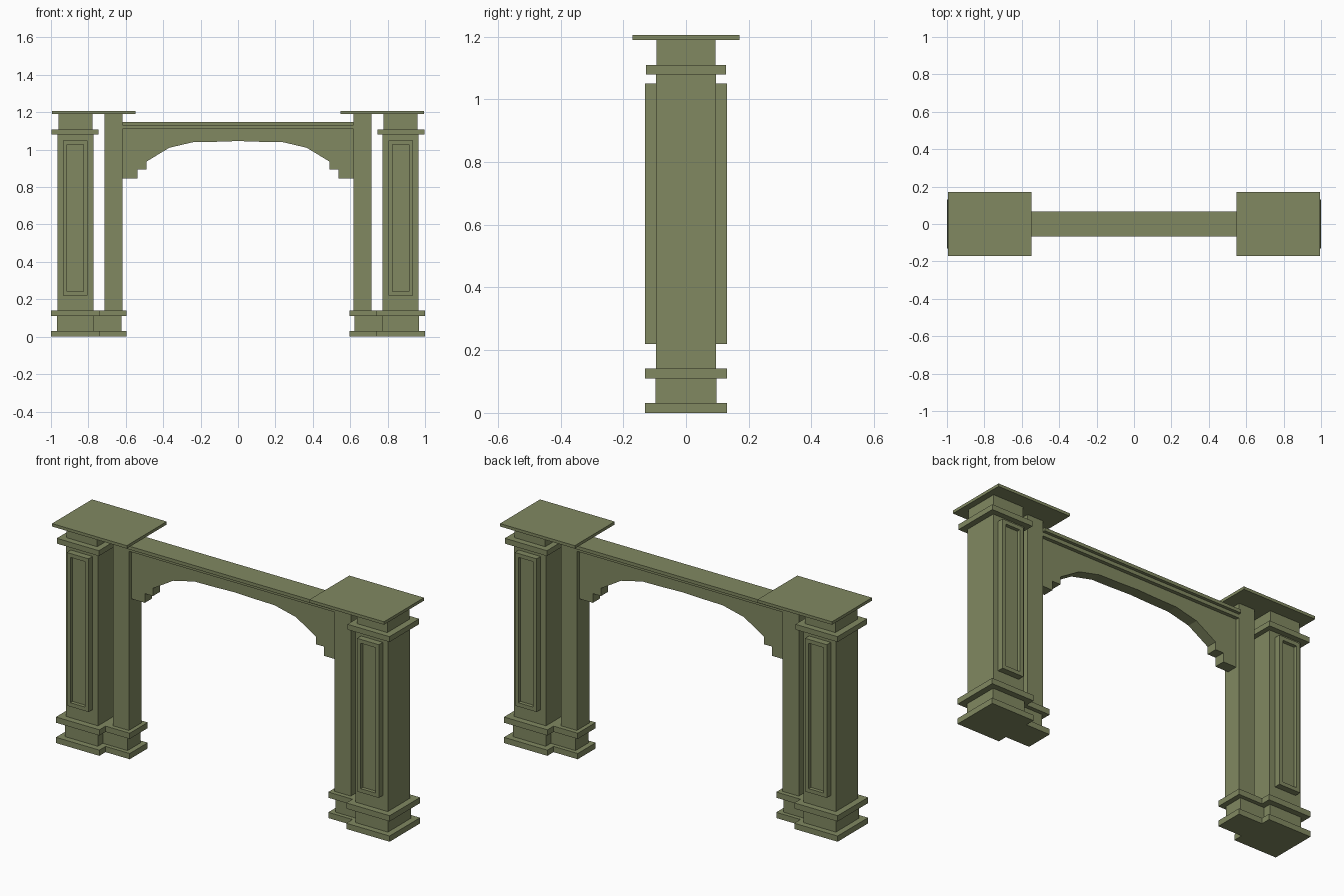
import bpy, bmesh
from mathutils import Vector

if "Cube" in bpy.data.objects:
    bpy.data.objects.remove(bpy.data.objects["Cube"])

mat = bpy.data.materials.new("olive_paint")
mat.diffuse_color = (0.22, 0.25, 0.12, 1)
mat.use_nodes = True
mat.node_tree.nodes["Principled BSDF"].inputs["Base Color"].default_value = mat.diffuse_color


def finish(name, bm):
    bmesh.ops.recalc_face_normals(bm, faces=bm.faces)
    me = bpy.data.meshes.new(name)
    bm.to_mesh(me)
    bm.free()
    me.materials.append(mat)
    ob = bpy.data.objects.new(name, me)
    bpy.context.collection.objects.link(ob)
    return ob


def box_bm(x, y, z):
    bm = bmesh.new()
    bmesh.ops.create_cube(bm, size=1)
    for v in bm.verts:
        v.co = Vector(((x[0] + x[1]) / 2 + v.co.x * (x[1] - x[0]),
                       (y[0] + y[1]) / 2 + v.co.y * (y[1] - y[0]),
                       (z[0] + z[1]) / 2 + v.co.z * (z[1] - z[0])))
    return bm


def box(name, x, y, z):
    return finish(name, box_bm(x, (-y, y), z))


def side_range(s, a, b):
    return tuple(sorted((s * a, s * b)))


def raised_panel(name, x, front, z):
    # raised slab with a sunken centre on its outward face
    bm = box_bm(x, tuple(sorted((front * 0.09, front * 0.13))), z)
    bm.normal_update()
    f = max(bm.faces, key=lambda p: p.calc_center_median().y * front)
    bmesh.ops.inset_individual(bm, faces=[f], thickness=0.03)
    bmesh.ops.inset_individual(bm, faces=[f], thickness=0.001)
    for v in f.verts:
        v.co.y -= front * 0.018
    return finish(name, bm)


# name, inner x, outer x, half depth, bottom z, top z
pillar_parts = [
    ("outer_base_plate", 0.74, 1.0, 0.13, 0.0, 0.031),
    ("outer_base_block", 0.772, 0.967, 0.098, 0.031, 0.11),
    ("outer_base_moulding", 0.74, 1.0, 0.13, 0.11, 0.141),
    ("outer_shaft", 0.772, 0.965, 0.096, 0.141, 1.08),
    ("outer_collar", 0.745, 0.997, 0.127, 1.08, 1.109),
    ("outer_neck", 0.778, 0.961, 0.094, 1.109, 1.19),
    ("inner_base_plate", 0.595, 0.74, 0.077, 0.0, 0.031),
    ("inner_base_block", 0.623, 0.772, 0.055, 0.031, 0.11),
    ("inner_base_moulding", 0.595, 0.74, 0.077, 0.11, 0.141),
    ("inner_post", 0.617, 0.713, 0.053, 0.141, 1.19),
    ("cap_slab", 0.547, 0.995, 0.171, 1.19, 1.206),
]

# Pillars, mirrored left and right
for s, side in ((-1, "left"), (1, "right")):
    for name, a, b, d, z0, z1 in pillar_parts:
        box(f"{side}_{name}", side_range(s, a, b), d, (z0, z1))
    for f, face in ((-1, "front"), (1, "back")):
        raised_panel(f"{side}_{face}_panel", side_range(s, 0.805, 0.935), f, (0.22, 1.05))

# Beam boards
box("beam_top_board", (-0.617, 0.617), 0.067, (1.13, 1.148))
box("beam_moulding", (-0.617, 0.617), 0.05, (1.11, 1.13))

# Arched apron with stepped ends
half = [(0.617, 0.845), (0.537, 0.845), (0.537, 0.895), (0.488, 0.895),
        (0.488, 0.937), (0.368, 1.01), (0.24, 1.04), (0.12, 1.042)]
outline = [(0.617, 1.11)] + half + [(0, 1.046)] + [(-x, z) for x, z in reversed(half)] + [(-0.617, 1.11)]
bm = bmesh.new()
face = bm.faces.new([bm.verts.new((x, -0.03, z)) for x, z in outline])
ext = bmesh.ops.extrude_face_region(bm, geom=[face])
bmesh.ops.translate(bm, vec=(0, 0.06, 0),
                    verts=[g for g in ext["geom"] if isinstance(g, bmesh.types.BMVert)])
finish("arched_apron", bm)
